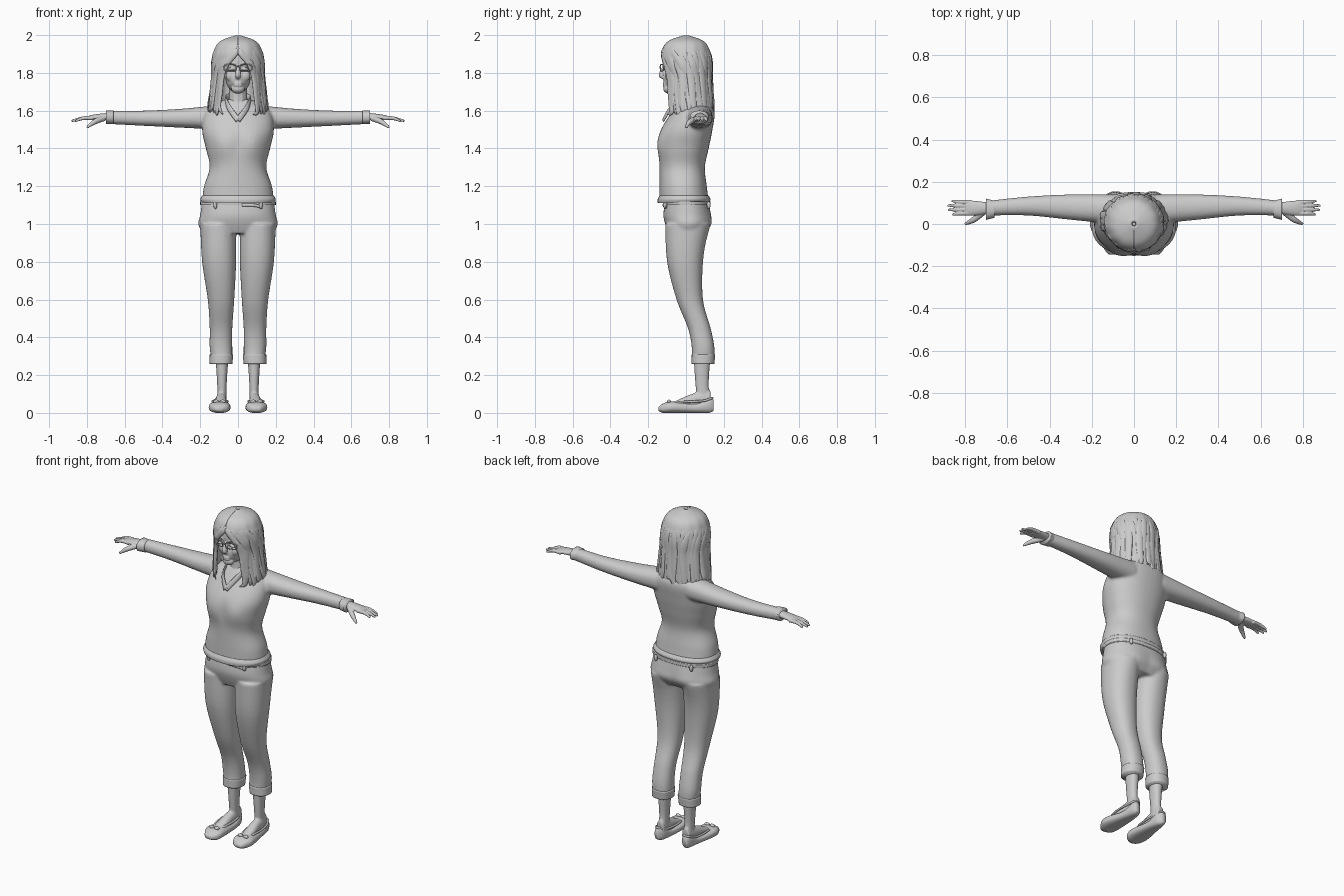
import bpy, bmesh, math, random
from mathutils import Vector, Matrix

random.seed(4)
cube = bpy.data.objects.get("Cube")
if cube:
    bpy.data.objects.remove(cube, do_unlink=True)

# One plain clay colour for the whole figure
grey = bpy.data.materials.new("light_grey")
grey.use_nodes = True
colour = (0.6, 0.6, 0.6, 1)
grey.diffuse_color = colour
grey.node_tree.nodes["Principled BSDF"].inputs["Base Color"].default_value = colour

# Reference directions for swept tubes
DEPTH = Vector((0, 1, 0))
UP = Vector((0, 0, 1))


def smooth_path(points, steps=6, closed=False):
    """Catmull-Rom interpolation of rows of any length."""
    pts = [Vector(p) for p in points]
    count = len(pts)

    def pick(index):
        return pts[index % count] if closed else pts[max(0, min(count - 1, index))]

    out = []
    for i in range(count if closed else count - 1):
        before, start, end, after = (pick(i + k) for k in (-1, 0, 1, 2))
        slope_in, slope_out = (end - before) / 2, (after - start) / 2
        for step in range(steps):
            t = step / steps
            ease = t * t * (3 - 2 * t)
            out.append(start.lerp(end, ease) + slope_in * (t * (1 - t) ** 2) - slope_out * (t * t * (1 - t)))
    return out if closed else out + [pts[-1]]


def rounded(angle, square):
    """Point on a unit circle that is squared off when square is below one."""
    return [math.copysign(abs(f) ** square, f) for f in (math.cos(angle), math.sin(angle))]


def turn(count):
    return [math.tau * i / count for i in range(count)]


def skin(bm, rings, closed=False):
    loops = [[bm.verts.new(point) for point in ring] for ring in rings]
    pairs = list(zip(loops, loops[1:]))
    if closed:
        pairs.append((loops[-1], loops[0]))
    else:
        bm.faces.new(loops[0][::-1])
        bm.faces.new(loops[-1])
    for lower, upper in pairs:
        for i in range(len(lower)):
            bm.faces.new((lower[i - 1], lower[i], upper[i], upper[i - 1]))


def loft(bm, axis, rows, square=0.9):
    """Rows give the position on the axis, then min and max on the two other axes."""
    u, v = [i for i in range(3) if i != axis]
    rings = []
    for position, u_min, u_max, v_min, v_max in smooth_path(rows):
        ring = []
        for angle in turn(40):
            across, along = rounded(angle, square)
            point = Vector((0, 0, 0))
            point[axis] = position
            point[u] = (u_min + u_max + (u_max - u_min) * across) / 2
            point[v] = (v_min + v_max + (v_max - v_min) * along) / 2
            ring.append(point)
        rings.append(ring)
    skin(bm, rings)


def symmetric(rows):
    """Rows of height, half width, front and back."""
    return [(z, -half, half, front, back) for z, half, front, back in rows]


def tube(bm, points, radii, flat=1.0, ref=None, closed=False, sides=12):
    """Sweep a circle, scaled by flat along ref, or along the direction out from the body."""
    rows = smooth_path([(*p, r) for p, r in zip(points, radii)], closed=closed)
    count, rings = len(rows), []
    for i, row in enumerate(rows):
        centre = row.xyz
        ahead = rows[(i + 1) % count if closed else min(i + 1, count - 1)].xyz
        behind = rows[i - 1 if closed else max(i - 1, 0)].xyz
        along = (ahead - behind).normalized()
        side = along.cross(ref or Vector((centre.x, centre.y, 0))).normalized()
        rise = side.cross(along) * flat
        rings.append([centre + row.w * (side * math.cos(a) + rise * math.sin(a)) for a in turn(sides)])
    skin(bm, rings, closed)


def ball(bm, centre, size):
    bmesh.ops.create_uvsphere(bm, u_segments=24, v_segments=16, radius=1,
                              matrix=Matrix.LocRotScale(Vector(centre), None, Vector(size)))


def mirror(bm):
    copied = bmesh.ops.duplicate(bm, geom=bm.verts[:] + bm.edges[:] + bm.faces[:])["geom"]
    for item in copied:
        if isinstance(item, bmesh.types.BMVert):
            item.co.x *= -1


def bump(bm, x, z, radius, push):
    """Swell the front or back softly around a mirrored pair of spots."""
    for vert in bm.verts:
        if vert.co.y * push > 0:
            distance = math.hypot(abs(vert.co.x) - x, vert.co.z - z)
            vert.co.y += push * math.exp(-(distance / radius) ** 2)


def finish(name, bm, voxel=0, relax=4):
    bmesh.ops.recalc_face_normals(bm, faces=bm.faces[:])
    mesh = bpy.data.meshes.new(name)
    bm.to_mesh(mesh)
    bm.free()
    mesh.materials.append(grey)
    mesh.shade_smooth()
    part = bpy.data.objects.new(name, mesh)
    bpy.context.collection.objects.link(part)
    if voxel:
        blend = part.modifiers.new("blend", "REMESH")
        blend.mode, blend.voxel_size, blend.use_smooth_shade = "VOXEL", voxel, True
        soften = part.modifiers.new("relax", "SMOOTH")
        soften.factor, soften.iterations = 0.5, relax
    return part


# Sweater: sleeves and torso blended into one skin
bm = bmesh.new()
loft(bm, 0, [(.1, 0, .14, 1.5, 1.63), (.3, .02, .14, 1.51, 1.61), (.5, .04, .13, 1.52, 1.6), (.69, .04, .11, 1.53, 1.6)])
mirror(bm)
loft(bm, 2, symmetric([(1.12, .19, -.14, .12), (1.2, .18, -.14, .11), (1.3, .15, -.14, .1), (1.4, .17, -.14, .12),
                       (1.5, .19, -.13, .14), (1.6, .17, -.07, .15), (1.66, .07, -.03, .1)]))
bump(bm, x=.08, z=1.42, radius=.07, push=-.02)
finish("sweater", bm, voxel=.008)

# Sweater trim: cuffs, open collar and hem
bm = bmesh.new()
loft(bm, 0, [(.66, .03, .11, 1.53, 1.6), (.7, .02, .12, 1.53, 1.6)])
tube(bm, [(0, -.12, 1.55), (.05, -.07, 1.62), (.06, .04, 1.67), (0, .09, 1.68)], [.015] * 4, flat=.4)
mirror(bm)
loft(bm, 2, symmetric([(1.11, .19, -.15, .12), (1.13, .2, -.15, .13), (1.15, .19, -.14, .12)]))
finish("sweater_trim", bm)

# Trousers: two legs blended into the hips
bm = bmesh.new()
loft(bm, 2, [(1, .01, .2, -.11, .12), (.8, .01, .19, -.1, .09), (.6, .02, .16, -.05, .09),
             (.45, .03, .15, .01, .13), (.35, .03, .15, .03, .15), (.27, .03, .14, .03, .15)])
mirror(bm)
loft(bm, 2, symmetric([(1.12, .19, -.11, .12), (1.05, .2, -.12, .13), (1, .21, -.11, .13), (.95, .19, -.09, .1)]))
bump(bm, x=.09, z=1, radius=.07, push=.01)
finish("trousers", bm, voxel=.008)

# Trouser turn-ups
bm = bmesh.new()
loft(bm, 2, [(.26, .03, .15, .03, .15), (.31, .025, .15, .03, .155)])
mirror(bm)
finish("turn_ups", bm)

# Belt with loops and a hanging tie end
bm = bmesh.new()
loft(bm, 2, symmetric([(1.1, .2, -.12, .13), (1.12, .2, -.12, .13)]))
for x in (-.12, .12):
    for y in (-.11, .12):
        ball(bm, (x, y, 1.1), (.01, .01, .02))
tube(bm, [(.02, -.12, 1.1), (.08, -.12, 1.1), (.13, -.11, 1.09)], [.008] * 3, flat=.5)
finish("belt", bm)

# Hands: a palm, four fanned fingers and a thumb
bm = bmesh.new()
loft(bm, 0, [(.67, .05, .1, 1.55, 1.59), (.76, .04, .11, 1.55, 1.58), (.8, .04, .11, 1.55, 1.57)], square=1)
for finger in range(4):
    y = .05 + .018 * finger
    reach = .86 + .025 * math.sin(finger)
    tube(bm, [(.77, y, 1.56), (.82, y, 1.56), (reach, y * 1.2 - .015, 1.545)], [.011, .01, .006], ref=UP)
tube(bm, [(.71, .06, 1.56), (.76, .02, 1.54), (.8, 0, 1.51)], [.016, .014, .006], ref=UP)
mirror(bm)
finish("hands", bm, voxel=.0035, relax=2)

# Feet and ankles
bm = bmesh.new()
loft(bm, 1, [(-.08, .06, .13, .02, .05), (.03, .06, .12, .02, .1), (.13, .06, .11, .02, .12)])
loft(bm, 2, [(.05, .06, .11, .06, .13), (.15, .06, .11, .05, .12), (.3, .05, .12, .04, .13)])
mirror(bm)
finish("feet", bm, voxel=.006)

# Flat shoes with a rolled rim and a toe bow
bm = bmesh.new()
loft(bm, 1, [(-.145, .08, .12, .01, .03), (-.12, .05, .14, 0, .05), (-.07, .04, .155, 0, .06), (.05, .05, .13, 0, .05),
             (.12, .06, .12, 0, .08), (.145, .08, .11, .01, .07)], square=.8)
tube(bm, [(.095 + .04 * math.cos(a), .03 + .11 * math.sin(a), .06 + .02 * math.sin(a) ** 3) for a in turn(10)],
     [.006] * 10, ref=UP, closed=True)
for x in (.08, .115):
    ball(bm, (x, -.09, .06), (.016, .01, .01))
mirror(bm)
finish("shoes", bm)

# Head: skull, jaw, chin, cheeks, lids, brows, nose, lips and neck
bm = bmesh.new()
ball(bm, (.04, -.09, 1.785), (.025, .02, .03))
ball(bm, (.04, -.11, 1.82), (.018, .01, .008))
tube(bm, [(.015, -.115, 1.845), (.04, -.11, 1.855), (.065, -.09, 1.845)], [.005] * 3, ref=DEPTH)
mirror(bm)
ball(bm, (0, -.01, 1.86), (.08, .11, .11))
ball(bm, (0, -.04, 1.77), (.066, .08, .075))
ball(bm, (0, -.09, 1.715), (.035, .03, .025))
tube(bm, [(0, -.11, 1.84), (0, -.13, 1.79), (0, -.11, 1.775)], [.008, .015, .01], ref=DEPTH)
for z in (1.734, 1.745):
    ball(bm, (0, -.112, z), (.024, .012, .007))
tube(bm, [(0, .01, 1.55), (0, .01, 1.65), (0, .01, 1.75)], [.07, .05, .05], ref=DEPTH)
finish("head", bm, voxel=.004, relax=3)

# Spectacles: rounded frames, temples and a bridge
bm = bmesh.new()
rim = [rounded(a, .5) for a in turn(16)]
tube(bm, [(.042 + .032 * x, -.128 + .008 * x, 1.827 + .017 * z) for x, z in rim], [.003] * 16, ref=DEPTH, closed=True)
tube(bm, [(.07, -.12, 1.834), (.083, -.09, 1.834), (.085, 0, 1.83)], [.003] * 3, ref=UP)
mirror(bm)
tube(bm, [(-.012, -.134, 1.83), (0, -.138, 1.835), (.012, -.134, 1.83)], [.003] * 3, ref=UP)
finish("spectacles", bm)

# Hair shell: rows are height, half width, front, back and half-angle of the face opening
hair = smooth_path([(1.99, .01, -.01, .01, 0), (1.96, .09, -.09, .09, 0), (1.91, .12, -.12, .12, .1),
                    (1.85, .13, -.12, .13, .5), (1.78, .13, -.11, .13, .7), (1.61, .15, -.1, .14, .7)])


def hair_point(around, down, out=1.0):
    z, half, front, back, gap = hair[round(down * (len(hair) - 1))]
    angle = gap + around * (math.tau - 2 * gap)
    reach = out * (1 + .025 * down * math.sin(13 * angle + 5 * down))
    ragged = .02 * down ** 8 * math.sin(17 * angle)
    return Vector((half * reach * math.sin(angle),
                   (front + back) / 2 - (back - front) / 2 * reach * math.cos(angle), z + ragged))


bm = bmesh.new()
columns, last = 90, len(hair) - 1
grid = [[bm.verts.new(hair_point(i / columns, k / last)) for i in range(columns + 1)] for k in range(last + 1)]
for upper, lower in zip(grid, grid[1:]):
    for i in range(columns):
        bm.faces.new((upper[i], upper[i + 1], lower[i + 1], lower[i]))
shell = finish("hair", bm)
thickness = shell.modifiers.new("thickness", "SOLIDIFY")
thickness.thickness, thickness.offset = .018, 0

# Loose locks falling from the crown to ragged, flicked ends, with two curling onto the chest
bm = bmesh.new()
widths = [.004, .016, .021, .022, .02, .016, .002]
levels = [.2, .4, .6, .8, .9, 1]
locks = 30
for i in range(locks):
    around = (i + .5) / locks
    sway = random.uniform(-.02, .02)
    path = [hair_point(around + sway * math.sin(6 * level), level, 1.03) for level in levels]
    tip = hair_point(around - sway, 1, random.uniform(.96, 1.1))
    path.append(tip - UP * random.uniform(.005, .035))
    tube(bm, path, widths, flat=.4)
for side in (-1, 1):
    path = [hair_point((1 - side) / 2, level, 1.03) for level in levels]
    path.append(Vector((side * .08, -.1, 1.58)))
    tube(bm, path, widths, flat=.5)
finish("hair_locks", bm)
